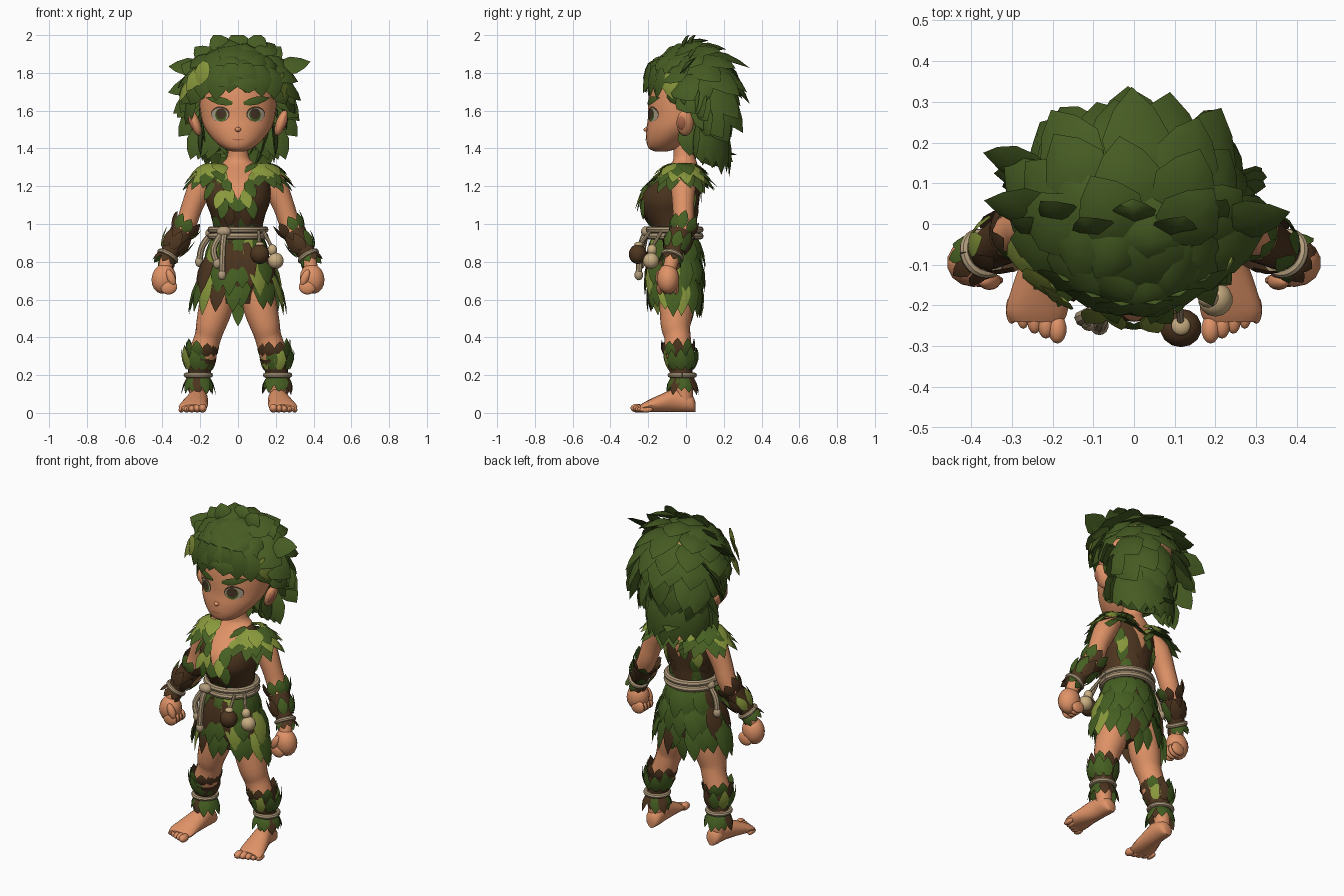
import bpy, bmesh, math, random
from mathutils import Vector as V, Matrix
from mathutils.bvhtree import BVHTree

random.seed(4)
if "Cube" in bpy.data.objects:
    bpy.data.objects.remove(bpy.data.objects["Cube"])
X, Y, Z = V((1, 0, 0)), V((0, 1, 0)), V((0, 0, 1))

# Flat colours
COLOURS = {
    "skin": (.74, .29, .135), "hair_green": (.06, .105, .016), "leaf_green": (.06, .115, .016),
    "light_leaf": (.25, .32, .045), "bark_brown": (.075, .036, .014), "rope_tan": (.44, .33, .2),
    "gourd_tan": (.58, .42, .22), "eye_white": (.42, .34, .25), "eye_dark": (.06, .035, .018),
    "lip": (.45, .15, .08)}
MATS = []
for title, rgb in COLOURS.items():
    m = bpy.data.materials.new(title)
    m.use_nodes = True
    m.diffuse_color = (*rgb, 1)
    m.node_tree.nodes["Principled BSDF"].inputs["Base Color"].default_value = (*rgb, 1)
    MATS.append(m)
SKIN, HAIR, LEAF, LIGHT, BARK, ROPE, GOURD, WHITE, DARK, LIP = range(len(MATS))
MIXED = [LEAF, LIGHT, LEAF, BARK, LEAF, LEAF, LIGHT]


def finish(bm, name):
    """Turn a bmesh into a named object holding only the materials it uses."""
    bmesh.ops.recalc_face_normals(bm, faces=bm.faces)
    used = sorted({f.material_index for f in bm.faces})
    for f in bm.faces:
        f.material_index = used.index(f.material_index)
    me = bpy.data.meshes.new(name)
    bm.to_mesh(me)
    bm.free()
    for i in used:
        me.materials.append(MATS[i])
    ob = bpy.data.objects.new(name, me)
    bpy.context.collection.objects.link(ob)
    bpy.ops.object.select_all(action='DESELECT')
    ob.select_set(True)
    bpy.context.view_layer.objects.active = ob
    bpy.ops.object.shade_smooth_by_angle(angle=math.radians(40))


def spline(pts, steps):
    """Smooth the (x, y, z, rx, ry) stations."""
    out = []
    for i in range(len(pts) - 1):
        a, b, c, d = (V(pts[min(max(i + k, 0), len(pts) - 1)]) for k in (-1, 0, 1, 2))
        for s in range(steps):
            t = s / steps
            out.append(b + (c - a) * t / 2 + (a * 2 - b * 5 + c * 4 - d) * t * t / 2
                       + (b * 3 - a - c * 3 + d) * t ** 3 / 2)
    return out + [V(pts[-1])]


def loft(bm, pts, mat=SKIN, seg=16, ref=Y, axis=None, steps=3):
    path, rings = spline(pts, steps), []
    for i, p in enumerate(path):
        t = axis or (path[min(i + 1, len(path) - 1)] - path[max(i - 1, 0)]).to_3d()
        u = ref.cross(t).normalized()
        v = t.cross(u).normalized()
        turns = [math.tau * k / seg for k in range(seg)]
        rings.append([bm.verts.new(p.to_3d() + u * p[3] * math.cos(a) + v * p[4] * math.sin(a)) for a in turns])
    faces = [bm.faces.new(rings[0]), bm.faces.new(rings[-1])]
    for a, b in zip(rings, rings[1:]):
        faces += [bm.faces.new((a[k - 1], a[k], b[k], b[k - 1])) for k in range(seg)]
    for f in faces:
        f.material_index = mat


def ball(bm, c, r, mat=SKIN, rot=0):
    mx = Matrix.Translation(c) @ Matrix.Rotation(rot, 4, 'Y') @ Matrix.Diagonal((*r, 1))
    made = bmesh.ops.create_uvsphere(bm, u_segments=14, v_segments=9, radius=1, matrix=mx)
    for f in {f for v in made["verts"] for f in v.link_faces}:
        f.material_index = mat


def leaf(bm, base, d, n, size, width, mat, bend=.2, thick=.1):
    """A pointed, ridged leaf growing from base along d and facing n."""
    base, d = V(base), V(d).normalized()
    s = d.cross(V(n)).normalized()
    n = s.cross(d)
    rings = []
    for t, w in ((0, .4), (.22, .85), (.5, 1), (.78, .6)):
        c, h = base + d * size * t - n * bend * size * t * t, width * w
        rings.append([bm.verts.new(p) for p in
                      (c - s * h / 2, c + n * h * thick, c + s * h / 2, c - n * h * thick / 3)])
    tip = bm.verts.new(base + d * size - n * bend * size)
    faces = [bm.faces.new(rings[0])]
    for k in range(4):
        faces += [bm.faces.new((a[k - 1], a[k], b[k], b[k - 1])) for a, b in zip(rings, rings[1:])]
        faces.append(bm.faces.new((rings[-1][k - 1], rings[-1][k], tip)))
    for f in faces:
        f.material_index = mat


def frame(axis):
    u = (Y if abs(axis.y) < .8 else Z).cross(axis).normalized()
    return u, axis.cross(u).normalized()


def leaf_ring(bm, c, axis, rx, ry, n, size, width, flare, mats, turn=0.):
    u, v = frame(axis)
    for k in range(n):
        a = math.tau * (k + turn) / n + random.uniform(-.1, .1)
        o = u * math.cos(a) + v * math.sin(a)
        leaf(bm, V(c) + u * rx * math.cos(a) + v * ry * math.sin(a),
             axis + (u * math.cos(a) + v * math.sin(a) * ry / rx) * flare * random.uniform(.8, 1.2), o,
             size * random.uniform(.8, 1.15), width, random.choice(mats))


def rope_ring(bm, c, axis, rx, ry, r):
    u, v = frame(axis)
    turns = [math.tau * k / 16 for k in range(17)]
    loft(bm, [(*(V(c) + u * rx * math.cos(a) + v * ry * math.sin(a)), r, r) for a in turns],
         ROPE, 8, axis, steps=2)


# Torso with a V neckline cut into the bark vest
bm = bmesh.new()
loft(bm, [(0, -.05, .58, .11, .09), (0, -.05, .75, .16, .12), (0, -.06, .9, .13, .115), (0, -.06, .97, .128, .115),
          (0, -.08, 1.05, .145, .14), (0, -.085, 1.12, .17, .155), (0, -.07, 1.2, .17, .145),
          (0, -.04, 1.27, .15, .1), (0, -.01, 1.32, .09, .07), (0, -.01, 1.36, .056, .056),
          (0, -.02, 1.47, .052, .055)], BARK, 24, axis=Z)
bmesh.ops.recalc_face_normals(bm, faces=bm.faces)
torso_tree = BVHTree.FromBMesh(bm)
for s in (1, -1):
    bmesh.ops.bisect_plane(bm, geom=bm.verts[:] + bm.edges[:] + bm.faces[:],
                           plane_co=(0, 0, 1.12), plane_no=(1, 0, s * .45))
for f in bm.faces:
    c = f.calc_center_median()
    if abs(c.x) < .45 * (c.z - 1.12):
        f.material_index = SKIN
finish(bm, "torso")

# Leaves sewn onto the vest and layered over the shoulders
bm = bmesh.new()


def sew(x, z, side, d, size, width, mat):
    hit = torso_tree.ray_cast(V((x, side, z)), V((0, -side, 0)))
    if hit[0]:
        leaf(bm, hit[0] + hit[1] * .004, d - hit[1] * d.dot(hit[1]), hit[1], size, width, mat, .06, .08)


for s in (1, -1):
    for i in range(5):
        z = 1.31 - .04 * i
        sew(s * (.025 + .45 * (z - 1.12)), z, -1, V((-s * .4, 0, -1)), .1, .06, (LEAF, LIGHT)[i % 2])
    for side in (-1, 1):
        for i in range(6):
            sew(s * random.uniform(.02, .13), 1.22 - .045 * i, side, V((s * .2, 0, -1)), .11, .065, MIXED[i])
    for size, height, mats in ((.17, 0, [LEAF, HAIR]), (.15, .02, [LEAF, LIGHT]), (.12, .04, [LIGHT, LIGHT, LEAF])):
        for k in range(10):
            a = math.radians(-130 + 29 * k + random.uniform(-8, 8))
            o = V((s * math.cos(a), math.sin(a), 0))
            leaf(bm, V((s * .12, -.025, 1.28 + height)) + o * .04, o - Z * random.uniform(.2, .5), o * .4 + Z,
                 size, .09, random.choice(mats), .3)
finish(bm, "shoulder_leaves")

# Leaf skirt
bm = bmesh.new()
for z, rx, ry, n, size in ((.74, .19, .12, 19, .21), (.83, .17, .125, 18, .19), (.93, .13, .115, 14, .17)):
    leaf_ring(bm, (0, -.06, z), -Z, rx, ry, n, size, .1, .5, MIXED, z * 5)
for k in (-1, 0, 1):
    leaf(bm, (k * .05, .04, .66), (k * .2, .1, -1), Y, .2 - abs(k) * .05, .08, LEAF)
    leaf(bm, (k * .04, -.19, .9), (k * .12, -.25, -1), -Y, .24, .09, BARK)
finish(bm, "leaf_skirt")

# Rope belt, knots and hanging ends
bm = bmesh.new()
for z in (.936, .97):
    rope_ring(bm, (0, -.06, z), Z, .144, .136, .018)
for pts in (((-.07, -.21, .96), (-.08, -.24, .88), (-.085, -.25, .73)),
            ((-.08, -.21, .96), (-.13, -.23, .87), (-.11, -.24, .79)),
            ((-.14, -.03, .95), (-.19, -.02, .88), (-.205, -.01, .8))):
    loft(bm, [(*p, .017, .017) for p in pts], ROPE, 8)
    ball(bm, pts[-1], (.023, .023, .028), ROPE)
    ball(bm, pts[0], (.034, .028, .028), ROPE)
finish(bm, "rope_belt")

# Two hanging gourds
bm = bmesh.new()
ball(bm, (.115, -.255, .84), (.052, .048, .052), BARK)
ball(bm, (.115, -.25, .892), (.024, .024, .014), GOURD)
loft(bm, [(.11, -.19, .96, .009, .009), (.115, -.245, .89, .009, .009)], ROPE, 8)
ball(bm, (.2, -.185, .805), (.043, .043, .043), GOURD)
ball(bm, (.182, -.18, .862), (.026, .026, .03), GOURD)
loft(bm, [(.135, -.13, .96, .009, .009), (.178, -.178, .88, .009, .009)], ROPE, 8)
finish(bm, "gourds")

# Head, nose and ears
bm = bmesh.new()
loft(bm, [(0, -.13, 1.385, .035, .035), (0, -.122, 1.4, .075, .075), (0, -.1, 1.44, .125, .11),
          (0, -.055, 1.5, .172, .155), (0, -.02, 1.56, .195, .182), (0, 0, 1.64, .205, .2),
          (0, .02, 1.74, .2, .205), (0, .03, 1.84, .16, .16), (0, .03, 1.9, .06, .06)], SKIN, 28, axis=Z)
head_tree = BVHTree.FromBMesh(bm)
ball(bm, (0, -.203, 1.5), (.017, .022, .013))
for s in (1, -1):
    ball(bm, (s * .228, -.005, 1.535), (.028, .045, .072), SKIN, s * .35)
    ball(bm, (s * .241, -.018, 1.535), (.018, .028, .045), LIP, s * .35)
finish(bm, "head")

# Eyes, brows and mouth
bm = bmesh.new()


def on_face(x, z, lift):
    return head_tree.ray_cast(V((x, -1, z)), Y)[0] - Y * lift


def plate(cx, cz, rx, rz, mat, lift):
    rings = [[bm.verts.new(on_face(cx + rx * q * math.cos(a), cz + rz * q * math.sin(a), lift))
              for a in (math.tau * k / 20 for k in range(20))] for q in (.4, .75, 1)]
    faces = [bm.faces.new(rings[0])]
    for a, b in zip(rings, rings[1:]):
        faces += [bm.faces.new((a[k - 1], a[k], b[k], b[k - 1])) for k in range(20)]
    for f in faces:
        f.material_index = mat


for s in (1, -1):
    plate(s * .094, 1.582, .05, .041, DARK, .002)
    plate(s * .096, 1.578, .045, .036, WHITE, .004)
    plate(s * .09, 1.578, .031, .035, LEAF, .006)
    plate(s * .09, 1.584, .026, .029, DARK, .008)
    leaf(bm, on_face(s * .03, 1.638, .005), (s, 0, .22), -Y, .145, .042, HAIR, .45, .12)
plate(0, 1.447, .034, .004, LIP, .003)
finish(bm, "face_details")

# Hair: scalp cap covered in shaggy leaf locks sweeping back from the brow
bm = bmesh.new()
centre, radii = V((0, 0, 1.69)), V((.245, .215, .26))
ball(bm, centre, radii, HAIR)
bmesh.ops.delete(bm, geom=[v for v in bm.verts if v.co.y < .05 and v.co.z < 1.69], context='VERTS')
pole = V((.12, -.55, .8)).normalized()
pu, pv = frame(pole)
for row, deg in enumerate(range(8, 178, 17)):
    th = math.radians(deg)
    n = int(4 + 11 * math.sin(th))
    for k in range(n):
        a = math.tau * (k + row % 2 / 2 + random.uniform(-.25, .25)) / n
        u = pole * math.cos(th) + (pu * math.cos(a) + pv * math.sin(a)) * math.sin(th)
        p = centre + u * radii
        front = p.y < -.08
        if p.z < (1.8 if front else 1.67 if p.y < .05 else 1.4):
            continue
        d = u * u.dot(pole) - pole
        flare = .15 if front else random.uniform(.15, .5) + abs(u.x) * .2
        d = d.normalized() + u * flare - Z * (.6 if p.z < 1.6 else .1)
        size = (.13 if front else .17 if p.y < .05 else .23) * random.uniform(.85, 1.2)
        leaf(bm, p - u * .02, d, u, size, .17, HAIR, .12, .17)
# Crown spikes
for k in range(7):
    a = math.radians(-62 + 21 * k)
    u = V((math.sin(a), -.1 + .15 * (k % 2), math.cos(a)))
    leaf(bm, centre + u * radii * .9, u + V((-.4 + .1 * k, .35, .1)), -Y + Z * .5, .12, .11, HAIR, .1, .15)
# Fringe
for x, z, tx, tz in ((-.17, 1.82, -.2, 1.66), (-.1, 1.84, -.12, 1.65), (-.03, 1.85, -.05, 1.69),
                     (.05, 1.85, .04, 1.69), (.11, 1.84, .13, 1.67), (.17, 1.82, .2, 1.66)):
    y = -.195 + 2.2 * x * x
    leaf(bm, (x, y, z), (tx - x, -.03, tz - z), (x * 3, -1, .2), z - tz, .13, HAIR, .05, .16)
# Temple tufts and nape locks
for s in (1, -1):
    for y, z, dx, size in ((-.08, 1.76, .35, .14), (-.03, 1.77, .6, .17), (.03, 1.72, .7, .17),
                           (.07, 1.68, .9, .17), (.1, 1.6, .7, .18)):
        leaf(bm, (s * .2, y, z), (s * dx, .1, -.8), (s * .4, -1, .4), size, .13, HAIR, .05, .15)
    for x in (.1, .15, .19):
        leaf(bm, (s * x, .06, 1.53), (s * .35, -.1, -1), (s * .4, -1, 0), .2, .11, HAIR, .05, .15)
for k in range(11):
    a = math.pi * k / 10
    o = V((math.cos(a), math.sin(a), 0))
    leaf(bm, V((0, .02, 1.53)) + o * .18, o * .2 - Z, o, .17 + .12 * math.sin(a) * random.uniform(.7, 1.1),
         .13, HAIR, .1, .16)
# Stray locks
for p, d in (((-.2, .08, 1.7), (-.8, .2, -.6)), ((-.2, .12, 1.76), (-.9, .25, -.3)), ((.2, .07, 1.68), (.7, .2, -.7)),
             ((-.18, .03, 1.83), (-.9, .1, .05)), ((.2, 0, 1.82), (.8, .1, .2))):
    leaf(bm, p, d, (0, -1, 1), .19, .13, HAIR, .05, .15)
# Light accent leaves
for p, d in (((-.17, -.185, 1.86), (-.35, .05, -1)), ((-.2, -.15, 1.82), (-.6, .1, -.9)),
             ((.235, -.09, 1.8), (.15, .1, -1)), ((-.25, -.08, 1.77), (-.5, 0, -.9))):
    leaf(bm, p, d, (p[0] * 3, p[1] * 4, .2), .14, .1, LIGHT, .05, .12)
for v in bm.verts:
    v.co.z = min(v.co.z, 2)
finish(bm, "leaf_hair")

# Limbs and cuffs, built once per side
for s, side in ((1, "left_"), (-1, "right_")):
    def flip(pts):
        return [(s * p[0], *p[1:], p[-1])[:5] for p in pts]

    bm = bmesh.new()
    loft(bm, flip([(.13, -.02, 1.27, .05), (.19, -.015, 1.21, .065), (.24, -.015, 1.1, .057), (.275, -.015, 1., .054),
                   (.33, -.045, .9, .05), (.375, -.075, .81, .038), (.388, -.09, .75, .038)]))
    finish(bm, side + "arm")

    bm = bmesh.new()
    ball(bm, (s * .393, -.095, .71), (.066, .06, .08), SKIN, -s * .2)
    for i in range(4):
        ball(bm, (s * .365, -.138 + .028 * i, .665), (.045, .018, .038), SKIN, s * .3)
    ball(bm, (s * .355, -.14, .715), (.023, .022, .047), SKIN, s * .4)
    finish(bm, side + "fist")

    bm = bmesh.new()
    top, end = V((s * .30, -.03, .95)), V((s * .372, -.072, .83))
    down = (end - top).normalized()
    loft(bm, [(*top, .064, .064), (*end, .046, .046)], BARK)
    leaf_ring(bm, top, -down, .058, .058, 9, .09, .06, .5, [BARK, BARK, LEAF])
    leaf_ring(bm, top.lerp(end, .8), -down, .055, .055, 8, .12, .06, .4, [LEAF, LIGHT, BARK])
    leaf_ring(bm, end, down, .042, .042, 9, .06, .045, .6, [LEAF, BARK])
    rope_ring(bm, end, down, .05, .05, .013)
    finish(bm, side + "arm_cuff")

    bm = bmesh.new()
    loft(bm, flip([(.09, -.05, .7, .088), (.118, -.05, .56, .09), (.145, -.055, .46, .078), (.16, -.045, .4, .07),
                   (.19, -.04, .3, .072), (.21, -.02, .2, .052), (.212, -.01, .12, .046), (.212, -.008, .05, .043)]))
    finish(bm, side + "leg")

    bm = bmesh.new()
    loft(bm, [(s * x, y, z, rx, z - .004) for x, y, z, rx in
              ((.205, .05, .03, .02), (.206, .03, .05, .044), (.21, -.05, .066, .052),
               (.225, -.13, .052, .066), (.238, -.21, .033, .076), (.238, -.24, .024, .064))], ref=Z, axis=-Y)
    for i in range(5):
        w = .023 - .002 * i
        ball(bm, (s * (.188 + .028 * i), -.258 + .012 * i, w + .002), (w, .036, w))
    finish(bm, side + "foot")

    bm = bmesh.new()
    top, end = V((s * .19, -.04, .3)), V((s * .21, -.02, .2))
    loft(bm, [(*top, .077, .077), (*end, .056, .056)], BARK)
    leaf_ring(bm, top, Z, .072, .072, 10, .085, .065, .4, [BARK, BARK, LEAF])
    leaf_ring(bm, top.lerp(end, .7), Z, .068, .068, 10, .12, .065, .4, [LEAF, LIGHT, LEAF, BARK])
    leaf_ring(bm, end, -Z, .048, .048, 12, .1, .06, .6, [LEAF, LEAF, LEAF, BARK])
    rope_ring(bm, end, Z, .064, .064, .014)
    finish(bm, side + "shin_cuff")
